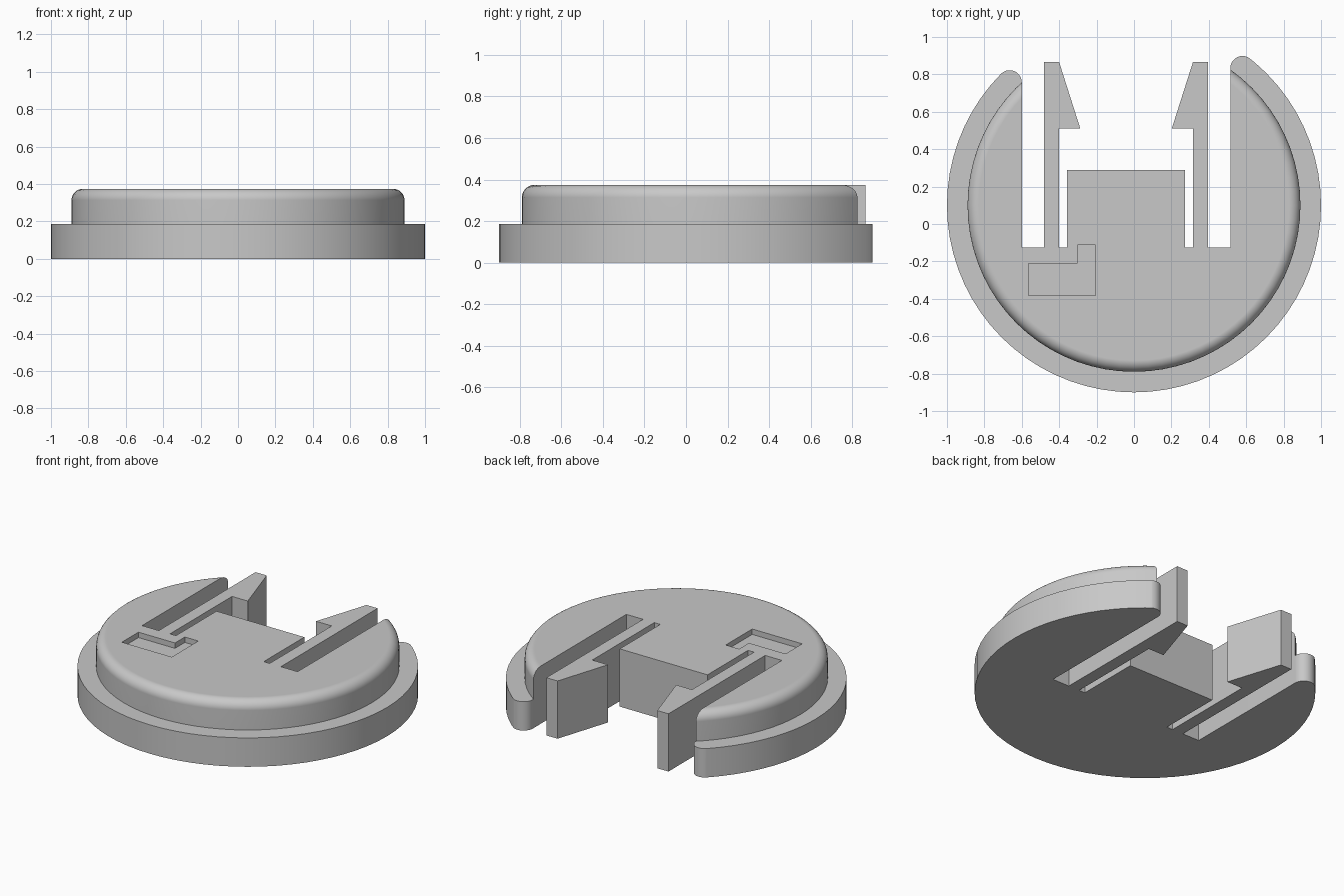
import bpy, bmesh, math
from mathutils import Vector

if "Cube" in bpy.data.objects:
    bpy.data.objects.remove(bpy.data.objects["Cube"], do_unlink=True)

HEIGHT, STEP = 0.374, 0.187     # full height, height of the flange
CENTRE = Vector((0, 0.1))       # centre of the disc
RIM, DOME, FILLET = 1.0, 0.89, 0.06
AXIS = -0.0425                  # mirror line of the slots and clips
SLOT_END = -0.125

grey = bpy.data.materials.new("plain grey")
grey.use_nodes = True
colour = (0.58, 0.58, 0.58, 1)
grey.diffuse_color = colour
grey.node_tree.nodes["Principled BSDF"].inputs["Base Color"].default_value = colour


def add_object(name, bm):
    bmesh.ops.recalc_face_normals(bm, faces=bm.faces)
    mesh = bpy.data.meshes.new(name)
    bm.to_mesh(mesh)
    bm.free()
    mesh.materials.append(grey)
    obj = bpy.data.objects.new(name, mesh)
    bpy.context.collection.objects.link(obj)
    return obj


def prism(name, outline, low, high):
    bm = bmesh.new()
    face = bm.faces.new([bm.verts.new((p[0], p[1], low)) for p in outline])
    top = bmesh.ops.extrude_face_region(bm, geom=[face])["geom"]
    verts = [v for v in top if isinstance(v, bmesh.types.BMVert)]
    bmesh.ops.translate(bm, verts=verts, vec=(0, 0, high - low))
    return add_object(name, bm)


def lathe(name, profile, sides):
    bm = bmesh.new()
    rings = []
    for r, z in profile:
        angles = [math.tau * i / sides for i in range(sides)]
        rings.append([bm.verts.new((CENTRE.x + r * math.cos(a), CENTRE.y + r * math.sin(a), z))
                      for a in angles])
    for a, b in zip(rings, rings[1:]):
        for i in range(sides):
            j = (i + 1) % sides
            bm.faces.new((a[i], a[j], b[j], b[i]))
    bm.faces.new(rings[0])
    bm.faces.new(rings[-1])
    return add_object(name, bm)


def combine(target, tool, operation):
    mod = target.modifiers.new("combine", "BOOLEAN")
    mod.operation, mod.object, mod.solver = operation, tool, "EXACT"
    bpy.context.view_layer.objects.active = target
    bpy.ops.object.modifier_apply(modifier=mod.name)
    bpy.data.objects.remove(tool, do_unlink=True)


def flip(points):
    return [(2 * AXIS - x, y) for x, y in points]


def horn_tip(wall, radius=0.065, steps=10):
    """Rounded end of the flange, from the slot wall round to well past the rim."""
    side = math.copysign(1, wall)
    cx = wall + side * radius
    cy = CENTRE.y + math.sqrt((RIM - radius) ** 2 - cx ** 2)
    start = math.pi if side > 0 else 0
    out = math.atan2(cy - CENTRE.y, cx)
    points = []
    for i in range(steps + 1):
        a = start + (out - start) * i / steps
        points.append((cx + radius * math.cos(a), cy + radius * math.sin(a)))
    points.append((2 * math.cos(out), CENTRE.y + 2 * math.sin(out)))
    return points


# Stepped round body with a filleted top edge
profile = [(RIM, 0), (RIM, STEP), (DOME, STEP)]
for i in range(8):
    a = math.pi / 2 * i / 7
    profile.append((DOME - FILLET + FILLET * math.cos(a), HEIGHT - FILLET + FILLET * math.sin(a)))
body = lathe("clip_body", profile, 72)

# Opening at the back, leaving the central tongue standing
left_wall, left_tongue = -0.6, -0.357
tongue = [(left_tongue, SLOT_END), (left_tongue, 0.29)]
outline = [(left_wall, SLOT_END)] + tongue + flip(tongue)[::-1]
right_wall = 2 * AXIS - left_wall
outline += [(right_wall, SLOT_END)] + horn_tip(right_wall) + horn_tip(left_wall)[::-1]
combine(body, prism("opening_cutter", outline, -0.1, 0.5), "DIFFERENCE")

# Pair of hooked spring arms, rooted in the body
arm = [(-0.48, SLOT_END - 0.03), (-0.48, 0.865), (-0.4, 0.865),
       (-0.287, 0.51), (-0.4, 0.51), (-0.4, SLOT_END - 0.03)]
for name, points in (("right_arm", arm), ("left_arm", flip(arm))):
    combine(body, prism(name, points, 0, HEIGHT), "UNION")

# Shallow angled recess in the top
recess = [(-0.565, -0.382), (-0.207, -0.382), (-0.207, -0.111),
          (-0.303, -0.111), (-0.303, -0.212), (-0.565, -0.212)]
combine(body, prism("recess_cutter", recess, HEIGHT - 0.035, 0.5), "DIFFERENCE")

# Smooth round walls, crisp edges
bpy.ops.object.select_all(action="DESELECT")
body.select_set(True)
bpy.context.view_layer.objects.active = body
bpy.ops.object.shade_smooth_by_angle(angle=math.radians(30))
weighted = body.modifiers.new("even_shading", "WEIGHTED_NORMAL")
weighted.keep_sharp = True
